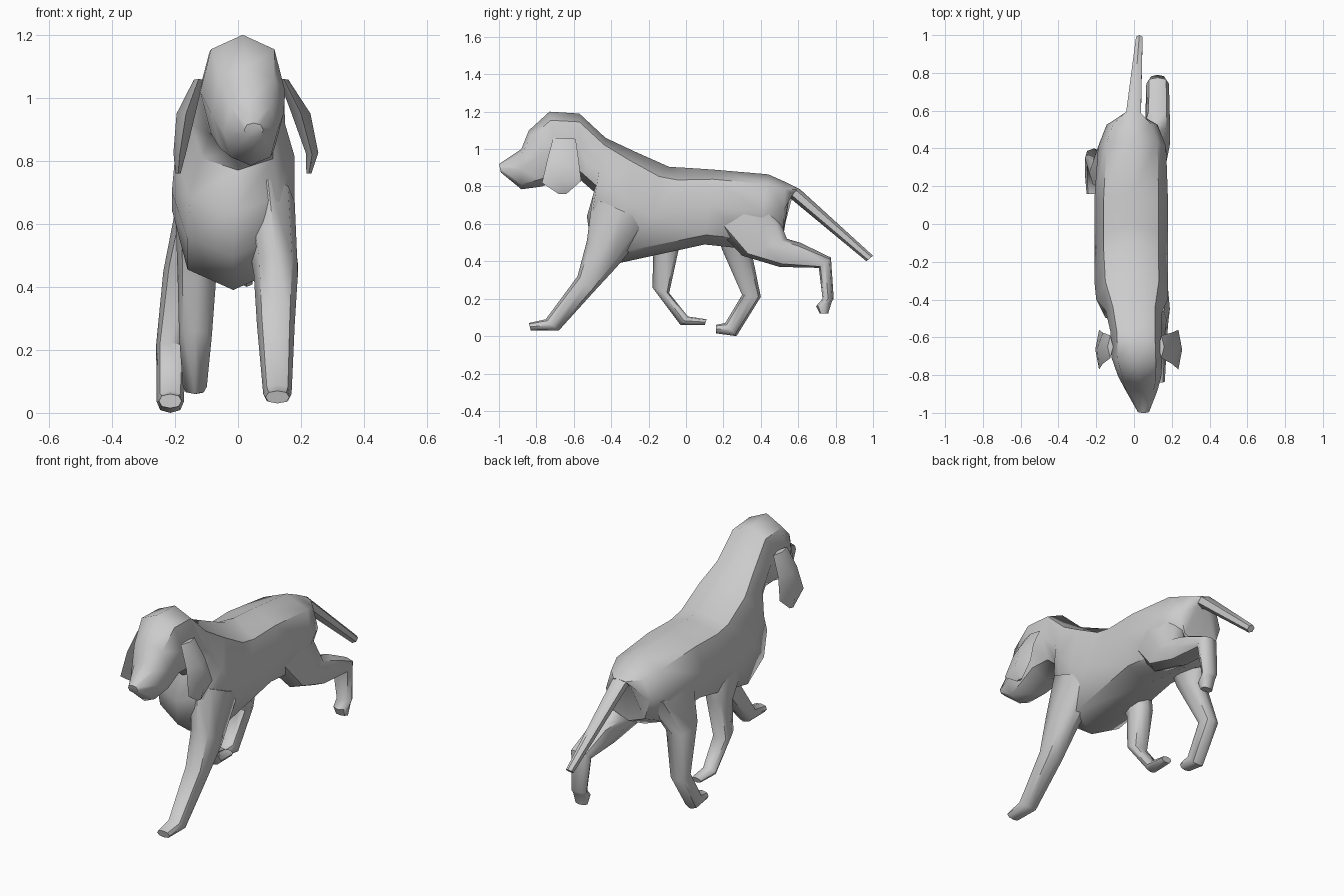
import bpy, bmesh, math


def loft(name, rings, sides=8, power=0.85):
    """Skin through rings (ya, za, yb, zb, xc, hw): two side-view outline points, centre x, half width."""
    bm = bmesh.new()
    loops = []
    for ya, za, yb, zb, xc, hw in rings:
        loop = []
        for i in range(sides):
            t = 2 * math.pi * i / sides
            c = math.copysign(abs(math.cos(t)) ** power, math.cos(t))
            s = math.copysign(abs(math.sin(t)) ** power, math.sin(t))
            loop.append(bm.verts.new((xc + hw * s,
                                      (ya + yb) / 2 + c * (ya - yb) / 2,
                                      (za + zb) / 2 + c * (za - zb) / 2)))
        loops.append(loop)
    for a, b in zip(loops, loops[1:]):
        for i in range(sides):
            j = (i + 1) % sides
            bm.faces.new((a[i], a[j], b[j], b[i]))
    bm.faces.new(loops[0])
    bm.faces.new(loops[-1])
    bmesh.ops.recalc_face_normals(bm, faces=bm.faces)
    me = bpy.data.meshes.new(name)
    bm.to_mesh(me)
    bm.free()
    ob = bpy.data.objects.new(name, me)
    bpy.context.collection.objects.link(ob)
    bpy.ops.object.select_all(action='DESELECT')
    ob.select_set(True)
    bpy.context.view_layer.objects.active = ob
    bpy.ops.object.shade_smooth_by_angle(angle=math.radians(50))
    return ob


# head, neck and torso in one skin, from nose to rump
loft("body", [
    (-1.00, 0.92, -0.99, 0.875, 0.05, 0.03),
    (-0.88, 1.00, -0.88, 0.785, 0.04, 0.085),
    (-0.84, 1.10, -0.77, 0.80, 0.03, 0.115),
    (-0.73, 1.20, -0.68, 0.84, 0.015, 0.135),
    (-0.57, 1.19, -0.57, 0.84, 0.01, 0.135),
    (-0.43, 1.06, -0.49, 0.77, 0.00, 0.15),
    (-0.27, 0.985, -0.53, 0.64, -0.01, 0.19),
    (-0.09, 0.905, -0.51, 0.50, -0.015, 0.195),
    (0.00, 0.90, -0.36, 0.39, -0.015, 0.195),
    (0.15, 0.89, 0.10, 0.49, -0.015, 0.195),
    (0.44, 0.865, 0.38, 0.46, -0.01, 0.18),
    (0.53, 0.825, 0.52, 0.53, -0.01, 0.135),
    (0.60, 0.79, 0.545, 0.73, -0.005, 0.05),
])

# tail
loft("tail", [
    (0.58, 0.80, 0.53, 0.74, -0.005, 0.05),
    (0.61, 0.785, 0.56, 0.735, -0.002, 0.045),
    (1.00, 0.43, 0.965, 0.40, 0.028, 0.02),
], sides=6, power=1)

# right front leg, reaching forward
loft("front_leg_right", [
    (-0.50, 0.74, -0.18, 0.60, 0.095, 0.085),
    (-0.53, 0.51, -0.37, 0.37, 0.12, 0.07),
    (-0.58, 0.32, -0.49, 0.24, 0.12, 0.06),
    (-0.75, 0.09, -0.68, 0.03, 0.125, 0.045),
    (-0.84, 0.07, -0.83, 0.03, 0.125, 0.038),
])

# left front leg, folded back
loft("front_leg_left", [
    (-0.36, 0.70, -0.04, 0.64, -0.12, 0.08),
    (-0.175, 0.43, -0.04, 0.46, -0.13, 0.062),
    (-0.18, 0.26, -0.09, 0.23, -0.135, 0.052),
    (-0.03, 0.06, 0.01, 0.105, -0.137, 0.038),
    (0.10, 0.06, 0.11, 0.09, -0.135, 0.03),
])

# left hind leg, standing
loft("hind_leg_left", [
    (0.14, 0.68, 0.50, 0.65, -0.11, 0.085),
    (0.19, 0.47, 0.355, 0.43, -0.165, 0.072),
    (0.30, 0.22, 0.40, 0.21, -0.212, 0.048),
    (0.21, 0.07, 0.27, 0.0, -0.215, 0.043),
    (0.16, 0.06, 0.16, 0.015, -0.215, 0.036),
])

# right hind leg, kicked back
loft("hind_leg_right", [
    (0.45, 0.74, 0.14, 0.60, 0.08, 0.085),
    (0.54, 0.52, 0.30, 0.43, 0.11, 0.08),
    (0.61, 0.50, 0.50, 0.37, 0.125, 0.065),
    (0.775, 0.42, 0.71, 0.365, 0.125, 0.06),
    (0.79, 0.20, 0.73, 0.20, 0.125, 0.045),
    (0.78, 0.185, 0.695, 0.16, 0.125, 0.043),
    (0.76, 0.12, 0.715, 0.12, 0.125, 0.035),
])

# hanging ears, the right one swinging further out
for side, xs in (("right", (0.145, 0.20, 0.235, 0.225)),
                 ("left", (-0.125, -0.165, -0.185, -0.19))):
    loft("ear_" + side, [
        (-0.71, 1.06, -0.59, 1.055, xs[0], 0.015),
        (-0.74, 0.95, -0.575, 0.95, xs[1], 0.03),
        (-0.77, 0.82, -0.56, 0.83, xs[2], 0.02),
        (-0.68, 0.76, -0.64, 0.76, xs[3], 0.008),
    ], sides=4, power=1)
